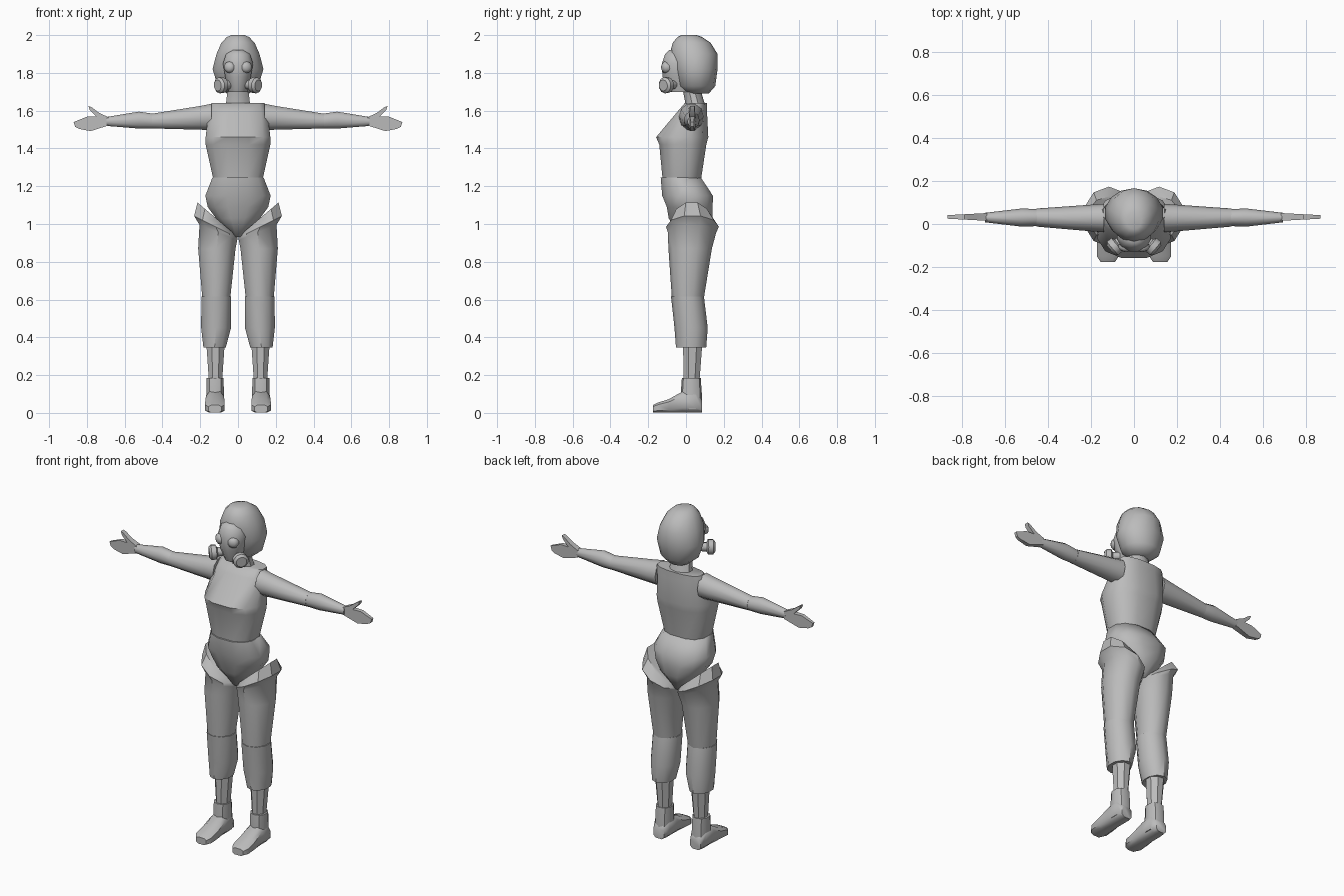
import bpy, bmesh, math
from mathutils import Vector, Matrix

grey = bpy.data.materials.new("plain grey")
grey.diffuse_color = (0.5, 0.5, 0.5, 1)


def finish(name, bm, mirror=False, angle=40):
    """Turn a bmesh into a smooth-by-angle object, mirrored in x if asked."""
    bmesh.ops.recalc_face_normals(bm, faces=bm.faces[:])
    me = bpy.data.meshes.new(name)
    bm.to_mesh(me)
    bm.free()
    me.materials.append(grey)
    ob = bpy.data.objects.new(name, me)
    bpy.context.collection.objects.link(ob)
    bpy.ops.object.select_all(action='DESELECT')
    ob.select_set(True)
    bpy.context.view_layer.objects.active = ob
    bpy.ops.object.shade_smooth_by_angle(angle=math.radians(angle))
    if mirror:
        ob.modifiers.new("mirror", 'MIRROR')
    return ob


def loft(name, rings, n=12, mirror=False, power=1.0, matrix=None, angle=40):
    """Skin oval rings (t, a, b, ra, rb, slope) along local z; slope tilts t along a."""
    bm = bmesh.new()
    loops = []
    for t, a, b, ra, rb, *s in rings:
        loop = []
        for i in range(n):
            th = 2 * math.pi * (i + 0.5) / n
            c, d = math.cos(th), math.sin(th)
            c = math.copysign(abs(c) ** power, c)
            d = math.copysign(abs(d) ** power, d)
            co = Vector((a + ra * c, b + rb * d, t + (s[0] * ra * c if s else 0)))
            loop.append(bm.verts.new(matrix @ co if matrix else co))
        loops.append(loop)
    for p, q in zip(loops, loops[1:]):
        for i in range(n):
            j = (i + 1) % n
            bm.faces.new((p[i], p[j], q[j], q[i]))
    bm.faces.new(loops[0])
    bm.faces.new(loops[-1])
    return finish(name, bm, mirror, angle)


def aim(direction, pos):
    q = Vector(direction).to_track_quat('Z', 'Y')
    return Matrix.Translation(pos) @ q.to_matrix().to_4x4()


# local (a, b, t) -> world: limbs running along x (a = z, b = y), feet along y (a = x, b = z)
ALONG_X = Matrix(((0, 0, 1, 0), (0, 1, 0, 0), (1, 0, 0, 0), (0, 0, 0, 1)))
ALONG_Y = Matrix(((1, 0, 0, 0), (0, 0, 1, 0), (0, 1, 0, 0), (0, 0, 0, 1)))

# head: hood, mask, lenses, filters, neck
loft("hood", [(1.69, 0, .06, .06, .06), (1.73, 0, .055, .11, .10),
              (1.82, 0, .05, .138, .117), (1.90, 0, .04, .117, .127),
              (1.96, 0, .03, .09, .10), (1.99, 0, .02, .06, .065),
              (2.0, 0, .015, .035, .04)], 14, angle=60)
loft("mask", [(1.70, 0, -.03, .05, .065), (1.78, 0, -.04, .07, .088),
              (1.85, 0, -.05, .083, .08), (1.90, 0, -.055, .065, .058),
              (1.922, 0, -.06, .03, .03)], 12, angle=60)
loft("lens", [(-.02, 0, 0, .03, .03), (.005, 0, 0, .03, .03), (.016, 0, 0, .014, .014)],
     10, True, matrix=aim((.4, -1, .05), (.046, -.112, 1.83)), angle=60)
loft("filter", [(-.06, 0, 0, .024, .024), (-.022, 0, 0, .026, .026),
                (-.015, 0, 0, .042, .042), (.012, 0, 0, .043, .043), (.024, 0, 0, .03, .03)],
     10, True, matrix=aim((.75, -.65, -.05), (.09, -.105, 1.735)))
loft("neck", [(1.62, 0, .05, .075, .055), (1.65, 0, .045, .065, .05),
              (1.73, 0, .025, .056, .047)], 10)

# torso and hips
loft("torso", [(1.24, 0, -.022, .135, .105), (1.42, 0, -.017, .176, .128),
               (1.46, 0, -.02, .176, .142), (1.60, 0, .035, .16, .078),
               (1.64, 0, .052, .145, .06)], 12, power=.8, angle=50)
loft("hips", [(.93, 0, .03, .03, .06), (1.03, 0, .025, .12, .12),
              (1.09, 0, .02, .165, .125), (1.15, 0, .008, .178, .138),
              (1.245, 0, -.027, .14, .11)], 12, power=.85, angle=60)

# trousers: flared slanted cuff at the hip, thigh, loose calf, shin
loft("thigh", [(1.025, .11, .03, .11, .10, .85), (.985, .117, .034, .121, .14, .5),
               (.955, .104, .032, .105, .128, .4), (.87, .112, .022, .104, .115),
               (.61, .115, .01, .078, .085)], 10, True)
loft("calf", [(.615, .115, .008, .083, .087), (.45, .116, .027, .083, .088),
              (.345, .124, .027, .062, .08)], 10, True)
loft("shin", [(.36, .119, .035, .052, .055), (.17, .119, .03, .038, .045)], 8, True)

# boots
loft("boot_ankle", [(.02, .121, .03, .048, .054), (.10, .121, .028, .048, .056),
                    (.185, .121, .028, .047, .05)], 10, True, .85)
loft("boot_foot", [(y, .122, h / 2, w, h / 2) for y, w, h in
                   ((.085, .036, .07), (.05, .05, .12), (-.02, .05, .115), (-.09, .054, .075),
                    (-.15, .054, .055), (-.176, .036, .042))],
     8, True, .6, ALONG_Y, 50)

# arms
loft("upper_arm", [(.14, 1.567, .028, .073, .066), (.20, 1.562, .028, .066, .062),
                   (.455, 1.545, .03, .041, .042)], 10, True, matrix=ALONG_X)
loft("forearm", [(.45, 1.545, .03, .041, .04), (.525, 1.55, .03, .047, .042),
                 (.695, 1.543, .03, .025, .022)], 10, True, matrix=ALONG_X)

# hand: flat outline in x-z with thumb, thickened in y
outline = [(.685, 1.522), (.78, 1.492), (.84, 1.503), (.862, 1.515), (.87, 1.54), (.80, 1.568),
           (.748, 1.568), (.785, 1.604), (.792, 1.625), (.775, 1.618), (.735, 1.588), (.685, 1.565)]
bm = bmesh.new()
face = bm.faces.new([bm.verts.new((x, .018, z)) for x, z in outline])
new = bmesh.ops.extrude_face_region(bm, geom=[face])["geom"]
bmesh.ops.translate(bm, vec=(0, .03, 0), verts=[v for v in new if isinstance(v, bmesh.types.BMVert)])
# thin the hand toward the fingertips
for v in bm.verts:
    v.co.y = .033 + (v.co.y - .033) * (1.2 - 3.5 * (v.co.x - .685))
bmesh.ops.triangulate(bm, faces=[f for f in bm.faces if len(f.verts) > 4])
finish("hand", bm, True)
